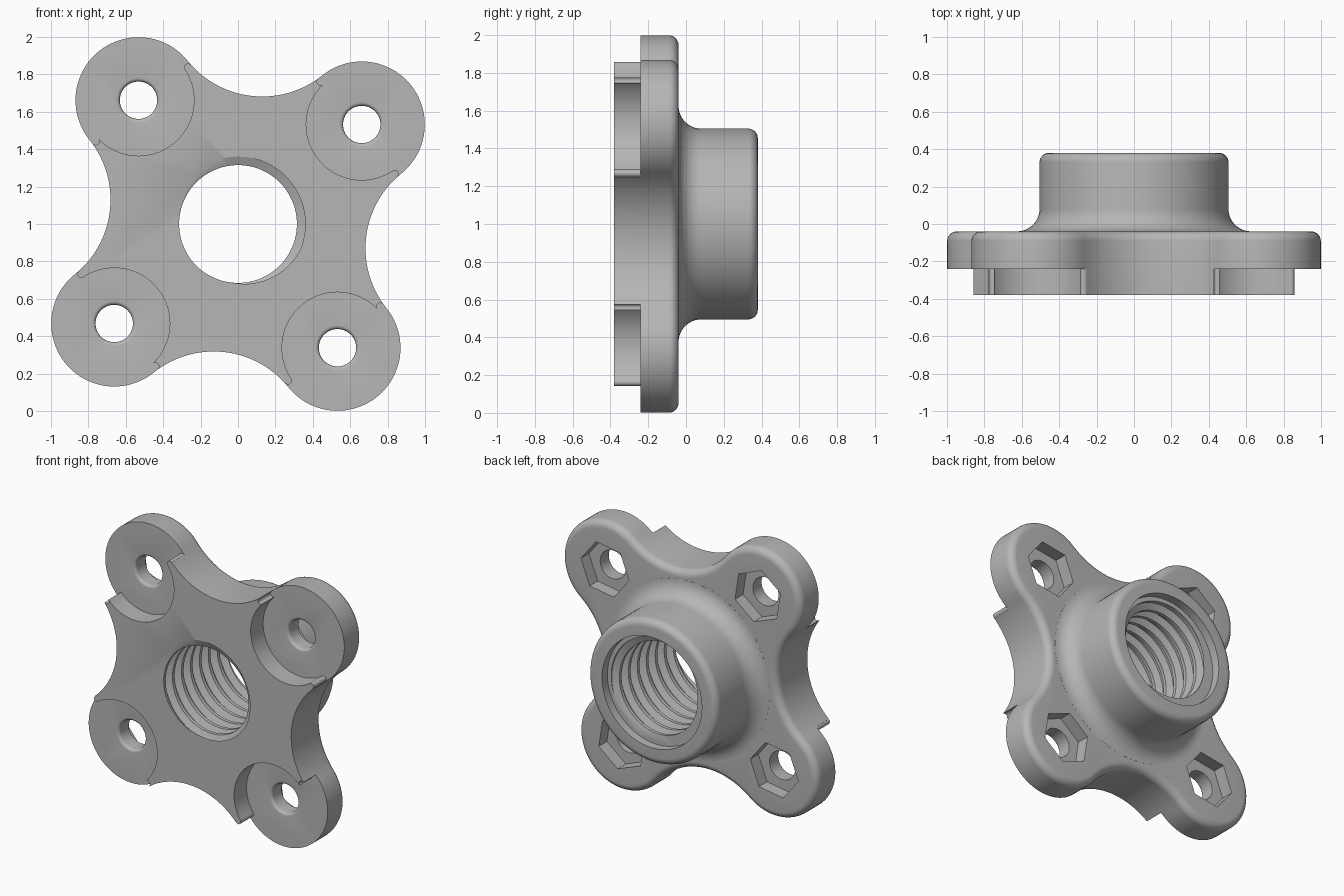
import bpy, bmesh
from math import cos, sin, pi, radians

if "Cube" in bpy.data.objects:
    bpy.data.objects.remove(bpy.data.objects["Cube"], do_unlink=True)

TILT = radians(38.8)          # direction of the first lobe
REACH = 0.849                 # centre to bolt hole
LOBE, HOLLOW = 0.337, 0.512   # convex and concave outline radii
QUARTER = pi / 2
LOBES = [TILT + i * QUARTER for i in range(4)]

grey = bpy.data.materials.new("plain_grey")
grey.use_nodes = True
grey.diffuse_color = (0.47, 0.47, 0.47, 1)
grey.node_tree.nodes["Principled BSDF"].inputs["Base Color"].default_value = grey.diffuse_color


def arc(c, r, start, end, n):
    return [(c[0] + r * cos(start + (end - start) * i / n),
             c[1] + r * sin(start + (end - start) * i / n)) for i in range(n + 1)]


def polar(r, a, c=(0, 0)):
    return (c[0] + r * cos(a), c[1] + r * sin(a))


def finish(name, bm):
    bmesh.ops.recalc_face_normals(bm, faces=bm.faces)
    mesh = bpy.data.meshes.new(name)
    bm.to_mesh(mesh)
    bm.free()
    mesh.materials.append(grey)
    ob = bpy.data.objects.new(name, mesh)
    bpy.context.scene.collection.objects.link(ob)
    return ob


def loft(name, layers):
    """Skin closed (x, z) outlines, each given with its depth y, and cap both ends."""
    bm = bmesh.new()
    rings = [[bm.verts.new((x, y, z + 1)) for x, z in pts] for pts, y in layers]
    n = len(rings[0])
    for a, b in zip(rings, rings[1:]):
        for i in range(n):
            bm.faces.new((a[i], a[(i + 1) % n], b[(i + 1) % n], b[i]))
    bm.faces.new(rings[0])
    bm.faces.new(rings[-1])
    return finish(name, bm)


def lathe(name, profile, c=(0, 0), n=64):
    return loft(name, [(arc(c, r, 0, 2 * pi, n)[:-1], y) for r, y in profile])


def combine(body, tool, operation):
    mod = body.modifiers.new(tool.name, "BOOLEAN")
    mod.operation, mod.solver, mod.object = operation, "EXACT", tool
    bpy.context.view_layer.update()
    bpy.context.view_layer.objects.active = body
    bpy.ops.object.modifier_apply(modifier=mod.name)
    bpy.data.objects.remove(tool, do_unlink=True)


def outline(inset):
    """Four lobes joined by tangent hollows."""
    pts = []
    for a in LOBES:
        pts += arc(polar(REACH, a), LOBE - inset, a - QUARTER, a + QUARTER, 40)[:-1]
        pts += arc(polar(REACH * 2 ** 0.5, a + QUARTER / 2), HOLLOW + inset,
                   a - QUARTER, a - pi, 28)[:-1]
    return pts


def thread_tool(pitch=0.1, crest=0.315, root=0.36, front=-0.45, back=0.34, n=72):
    """Solid core with a trapezoid right-hand helix, trimmed flat at both ends."""
    phase = 0.315
    knots = [(0, crest), (0.25, crest), (0.45, root), (0.8, root), (1, crest)]

    def radius(y, turn):
        f = (y / pitch + turn + phase) % 1
        for (p, r), (q, s) in zip(knots, knots[1:]):
            if f <= q:
                return r + (s - r) * (f - p) / (q - p)

    bm = bmesh.new()
    columns = []
    for i in range(n + 1):
        turn, col = i / n, []
        for k in range(-8, 9):
            for b, r in knots[:-1]:
                y = pitch * (k + b - phase - turn)
                if not front < y < back:
                    y = min(max(y, front), back)
                    r = radius(y, turn)
                x, z = polar(r, 2 * pi * turn)
                col.append(bm.verts.new((x, y, z + 1)))
        columns.append(col)
    for a, b in zip(columns, columns[1:]):
        for j in range(len(a) - 1):
            bm.faces.new((a[j], b[j], b[j + 1], a[j + 1]))
    bmesh.ops.remove_doubles(bm, verts=bm.verts, dist=0.00005)
    bmesh.ops.holes_fill(bm, edges=[e for e in bm.edges if e.is_boundary], sides=0)
    return finish("thread_tool", bm)


# Flange with a rounded back rim
rim = [(0.05 - 0.05 * cos(t * pi / 16), -0.09 + 0.05 * sin(t * pi / 16)) for t in range(9)]
flange = loft("threaded_flange", [(outline(0), -0.38)] + [(outline(d), y) for d, y in rim])

# Boss with a filleted foot and rounded end
foot = arc((0.625, 0.0805), 0.12, 3 * QUARTER, pi, 10)
lip = arc((0.455, 0.33), 0.05, 0, QUARTER, 8)
combine(flange, lathe("boss", [(0.625, -0.07)] + foot + lip, n=96), "UNION")

for a in LOBES:
    c = polar(REACH, a)
    # Stepped front seat, leaving a small rounded tip at each end of its wall
    end, mid, tip = radians(95), 0.317, 0.02
    left, right = a + end, a - end
    seat = arc(c, mid - tip, left, right + 2 * pi, 40)
    seat += arc(polar(mid, right, c), tip, right + pi, right, 8)[1:]
    seat += arc(c, 0.42, right, left, 24)
    seat += arc(polar(mid, left, c), tip, left, left + pi, 8)[:-1]
    # The tip caps bulge towards the outer end of the lobe
    seat = [p for i, p in enumerate(seat)]
    combine(flange, loft("seat_tool", [(seat, -0.5), (seat, -0.24)]), "DIFFERENCE")
    # Bolt hole with a softened mouth
    mouth = [(r, y) for r, y in arc((0.12, -0.22), 0.02, 3 * QUARTER, pi, 5)]
    combine(flange, lathe("bolt_tool", [(0.12, -0.3)] + mouth + [(0.1, 0.1)], c, 40), "DIFFERENCE")
    # Hexagonal nut pocket in the back
    hexagon = arc(c, 0.19, a + pi / 6, a + pi / 6 + 2 * pi, 6)[:-1]
    combine(flange, loft("nut_tool", [(hexagon, -0.13), (hexagon, 0.02)]), "DIFFERENCE")

# Threaded bore and its plain counterbore
combine(flange, thread_tool(), "DIFFERENCE")
combine(flange, lathe("counterbore_tool", [(0.39, 0.32), (0.39, 0.45)]), "DIFFERENCE")

bpy.ops.object.select_all(action="DESELECT")
flange.select_set(True)
bpy.context.view_layer.objects.active = flange
bpy.ops.object.shade_smooth_by_angle(angle=radians(30))
